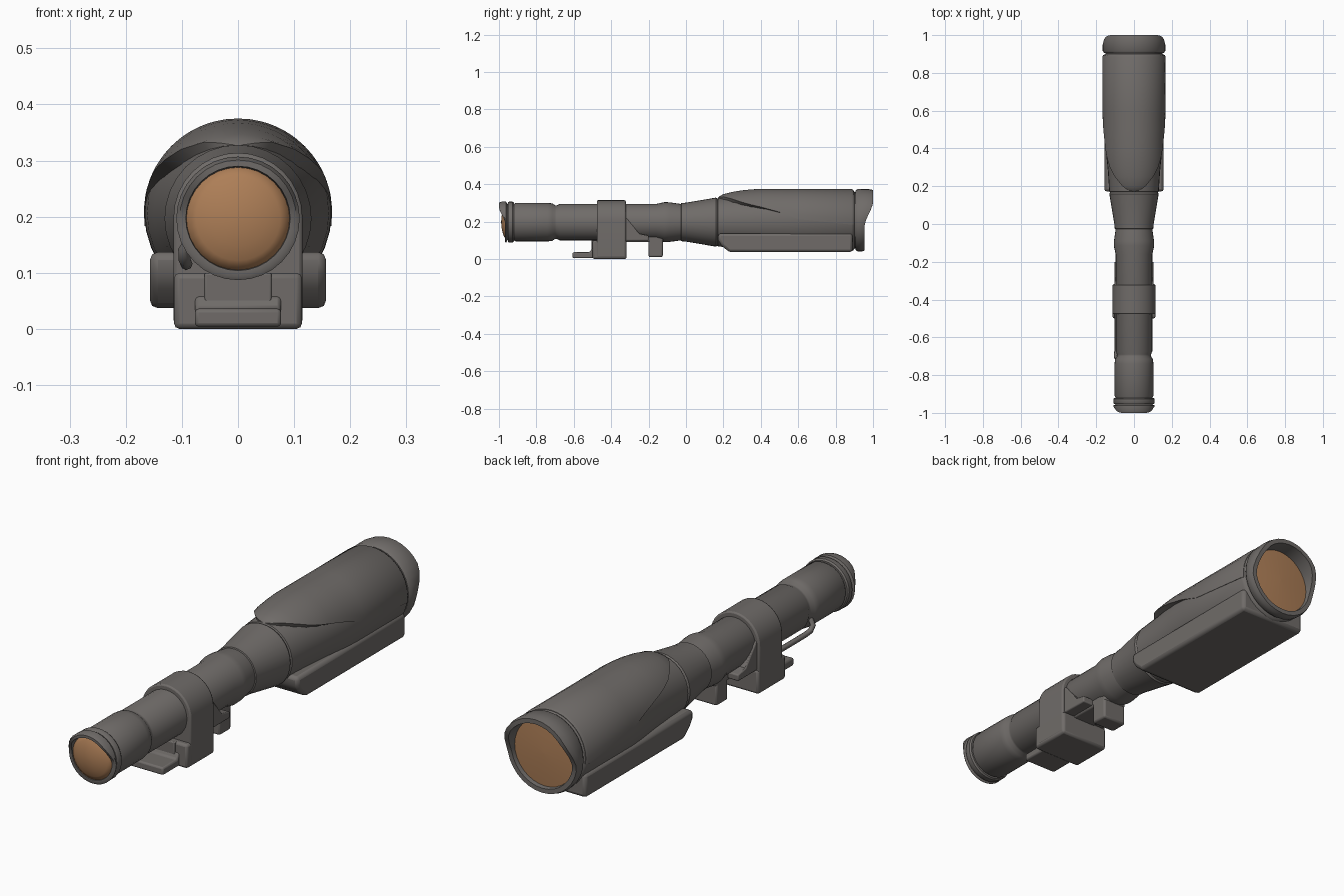
import bpy, bmesh, math
from mathutils import Vector

if "Cube" in bpy.data.objects:
    bpy.data.objects.remove(bpy.data.objects["Cube"])


def material(name, rgb):
    m = bpy.data.materials.new(name)
    m.diffuse_color = (*rgb, 1)
    m.use_nodes = True
    m.node_tree.nodes["Principled BSDF"].inputs["Base Color"].default_value = m.diffuse_color
    return m


GREY = material("gunmetal_grey", (0.16, 0.148, 0.14))
AMBER = material("amber_glass", (0.42, 0.21, 0.095))


def finish(name, bm, mat=GREY, bevel=0, angle=35):
    bmesh.ops.recalc_face_normals(bm, faces=bm.faces)
    me = bpy.data.meshes.new(name)
    bm.to_mesh(me)
    bm.free()
    me.materials.append(mat)
    ob = bpy.data.objects.new(name, me)
    bpy.context.collection.objects.link(ob)
    if bevel:
        mod = ob.modifiers.new("bevel", "BEVEL")
        mod.width, mod.segments = bevel, 2
        mod.limit_method, mod.angle_limit = "ANGLE", math.radians(40)
    bpy.ops.object.select_all(action="DESELECT")
    ob.select_set(True)
    bpy.context.view_layer.objects.active = ob
    bpy.ops.object.shade_smooth_by_angle(angle=math.radians(angle))
    return ob


def loft(name, rings, mat=GREY, closed=False, warp=None, angle=35):
    """Skin equal-length rings of points, capping both ends."""
    bm = bmesh.new()
    rows = [[bm.verts.new(p) for p in ring] for ring in rings]
    n = len(rows[0])
    pairs = list(zip(rows, rows[1:])) + ([(rows[-1], rows[0])] if closed else [])
    for a, b in pairs:
        for i in range(n):
            j = (i + 1) % n
            bm.faces.new((a[i], a[j], b[j], b[i]))
    if not closed:
        bm.faces.new(rows[0])
        bm.faces.new(rows[-1])
    if warp:
        for v in bm.verts:
            v.co.y += warp(v.co)
    return finish(name, bm, mat, angle=angle)


def turned(name, profile, zc=0.197, **kw):
    """Revolve (y, radius[, centre z]) points about the sight axis."""
    rings = []
    for y, r, *c in profile:
        z0 = c[0] if c else zc
        rings.append([(r * math.sin(t), y, z0 + r * math.cos(t))
                      for t in (2 * math.pi * i / 32 for i in range(32))])
    return loft(name, rings, **kw)


def prism(name, pts, lo, hi, axis, bevel=0.008):
    """Extrude a 2D outline: axis 'x' takes (y, z) points, 'y' takes (x, z)."""
    bm = bmesh.new()
    at = (lambda p, d: (d, p[0], p[1])) if axis == "x" else (lambda p, d: (p[0], d, p[1]))
    face = bm.faces.new([bm.verts.new(at(p, lo)) for p in pts])
    res = bmesh.ops.extrude_face_region(bm, geom=[face])
    move = Vector((hi - lo, 0, 0)) if axis == "x" else Vector((0, hi - lo, 0))
    bmesh.ops.translate(bm, vec=move, verts=[g for g in res["geom"] if isinstance(g, bmesh.types.BMVert)])
    return finish(name, bm, bevel=bevel)


def box(name, x, y0, y1, z0, z1, bevel=0.008):
    return prism(name, [(y0, z0), (y1, z0), (y1, z1), (y0, z1)], -x, x, "x", bevel)


def smooth(z, lo, hi):
    t = max(0, min(1, (z - lo) / (hi - lo)))
    return t * t * (3 - 2 * t)


# main tube, eyepiece housing and flared cone
turned("main_tube", [(-0.95, 0.095), (-0.92, 0.097), (-0.91, 0.103), (-0.74, 0.103),
                     (-0.715, 0.1), (-0.7, 0.09), (-0.69, 0.09), (-0.675, 0.097),
                     (-0.16, 0.097), (-0.115, 0.107), (-0.09, 0.106), (-0.025, 0.097)])
turned("flared_cone", [(-0.03, 0.09), (-0.025, 0.102), (0.0, 0.104), (0.16, 0.131),
                       (0.166, 0.127), (0.18, 0.12)])

# eyepiece rings, with the rim reaching further back at the top
turned("eyepiece_band", [(-0.953, 0.09), (-0.953, 0.105), (-0.947, 0.109), (-0.927, 0.109),
                         (-0.92, 0.104), (-0.92, 0.09)])
turned("eyepiece_rim", [(-0.945, 0.09), (-0.957, 0.1), (-0.962, 0.11), (-0.985, 0.11), (-1.0, 0.104),
                        (-1.0, 0.093), (-0.95, 0.09)], closed=True,
       warp=lambda c: (1 - smooth(c.z, 0.19, 0.28)) * 0.033 * smooth(-c.y, 0.962, 1.0))
turned("eyepiece_lens", [(-0.95, 0.092), (-0.964, 0.092), (-0.974, 0.075), (-0.982, 0.05),
                         (-0.987, 0.025), (-0.988, 0.003)], mat=AMBER, angle=60)

# objective housing, swelling from the cone to full width
turned("objective_housing", [(0.165, 0.12, 0.197), (0.172, 0.131, 0.197), (0.28, 0.138, 0.2),
                             (0.4, 0.15, 0.204), (0.5, 0.162, 0.206), (0.57, 0.166, 0.207),
                             (0.885, 0.166, 0.207), (0.895, 0.16, 0.207), (0.9, 0.152, 0.207),
                             (0.93, 0.15, 0.207)])

# bullet-shaped hood over the housing: (y, radius, half angle)
hood = []
for y, r, a in [(0.172, 0.121, 3), (0.18, 0.129, 15), (0.2, 0.14, 26), (0.25, 0.152, 42),
                (0.3, 0.16, 53), (0.35, 0.165, 60), (0.4, 0.168, 65), (0.5, 0.168, 75),
                (0.6, 0.168, 88), (0.885, 0.168, 98), (0.895, 0.162, 98)]:
    ts = [math.radians(a) * (i / 10 - 1) for i in range(21)]
    hood.append([(r * math.sin(t), y, 0.207 + r * math.cos(t)) for t in ts] +
                [(0.1 * math.sin(t), y, 0.207 + 0.1 * math.cos(t)) for t in reversed(ts)])
loft("objective_hood", hood)

# objective rim with swept lower edge, and recessed lens
turned("objective_rim", [(0.905, 0.14), (0.905, 0.158), (0.917, 0.166), (0.975, 0.167), (1.0, 0.162),
                         (1.0, 0.143), (0.92, 0.138)], zc=0.207, closed=True,
       warp=lambda c: -(1 - smooth(c.z, 0.17, 0.31)) * 0.046 * smooth(c.y, 0.915, 1.0))
turned("objective_lens", [(0.92, 0.141), (0.936, 0.141), (0.941, 0.08), (0.943, 0.003)],
       zc=0.207, mat=AMBER, angle=60)

# flat-bottomed box under the objective
prism("lower_housing", [(0.172, 0.137), (0.172, 0.1), (0.19, 0.072), (0.23, 0.037),
                        (0.89, 0.037), (0.89, 0.137)], -0.157, 0.157, "x", 0.014)

# mount: clamp ring block, base, front foot plate
arch = [(0.115 * math.cos(t), 0.199 + 0.115 * math.sin(t))
        for t in (math.pi * i / 16 for i in range(17))]
prism("mount_clamp", [(0.115, 0.01), *arch, (-0.115, 0.01)], -0.477, -0.322, "y", 0.006)
box("mount_base", 0.114, -0.5, -0.317, 0.0, 0.1, 0.01)
box("mount_riser", 0.06, -0.506, -0.46, 0.01, 0.1, 0.004)
prism("foot_plate", [(-0.607, 0.004), (-0.46, 0.004), (-0.46, 0.06), (-0.5, 0.06),
                     (-0.515, 0.036), (-0.607, 0.036)], -0.077, 0.077, "x", 0.007)

# rear bracket and hook under the tube
prism("mount_wing", [(-0.33, 0.225), (-0.315, 0.215), (-0.25, 0.135), (-0.2, 0.125),
                     (-0.2, 0.098), (-0.33, 0.098)], -0.103, 0.103, "x", 0.005)
box("hook_bar", 0.055, -0.33, -0.122, 0.09, 0.125)
box("hook_foot", 0.055, -0.2, -0.124, 0.01, 0.11)

# thin cable along the left side
curve = bpy.data.curves.new("side_cable", "CURVE")
curve.dimensions = "3D"
curve.bevel_depth, curve.bevel_resolution, curve.use_fill_caps = 0.011, 2, True
path = [(-0.092, -0.46, 0.116), (-0.092, -0.66, 0.116), (-0.095, -0.69, 0.122),
        (-0.096, -0.705, 0.14), (-0.08, -0.71, 0.165)]
sp = curve.splines.new("POLY")
sp.points.add(len(path) - 1)
for p, co in zip(sp.points, path):
    p.co = (*co, 1)
sp.use_smooth = True
curve.materials.append(GREY)
bpy.context.collection.objects.link(bpy.data.objects.new("side_cable", curve))
